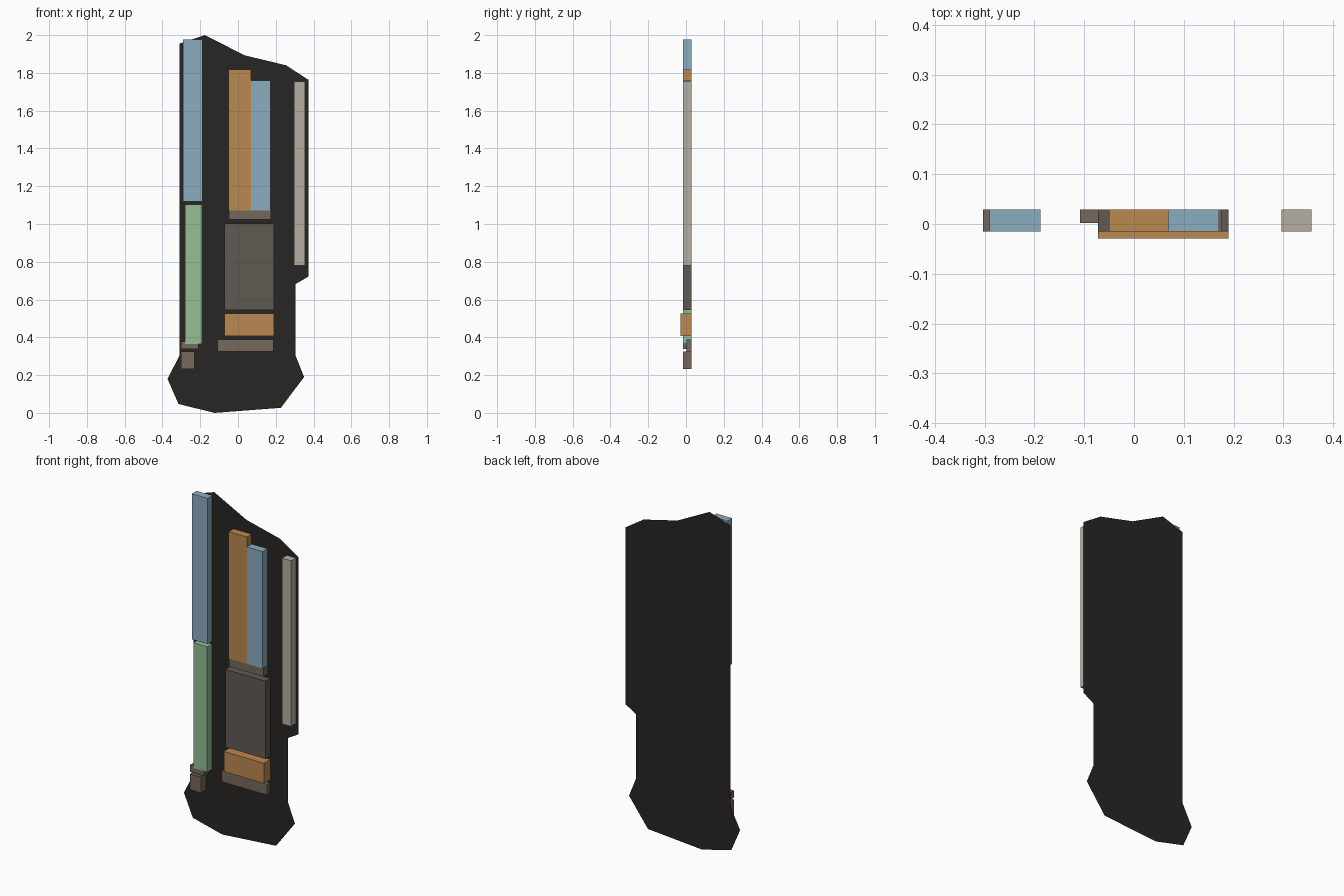
import bpy, bmesh

if "Cube" in bpy.data.objects:
    bpy.data.objects.remove(bpy.data.objects["Cube"])

BACK = 0.0295    # plane of the backing sheet
FRONT = -0.015   # usual front face of the raised blocks


def material(name, rgb):
    m = bpy.data.materials.new(name)
    m.diffuse_color = (*rgb, 1)
    m.use_nodes = True
    m.node_tree.nodes["Principled BSDF"].inputs["Base Color"].default_value = m.diffuse_color
    return m


dark = material("dark", (0.02, 0.019, 0.017))
blue = material("blue", (0.26, 0.42, 0.53))
orange = material("orange", (0.50, 0.25, 0.08))
green = material("green", (0.30, 0.52, 0.30))
brown = material("brown", (0.18, 0.14, 0.11))
umber = material("umber", (0.12, 0.10, 0.085))
stone = material("stone", (0.47, 0.43, 0.37))


def add_object(name, bm, mat):
    mesh = bpy.data.meshes.new(name)
    bm.to_mesh(mesh)
    bm.free()
    mesh.materials.append(mat)
    bpy.context.collection.objects.link(bpy.data.objects.new(name, mesh))


def block(name, x0, x1, z0, z1, mat, front=FRONT):
    """Box between two x and z limits, sitting against the backing sheet."""
    back = BACK - 0.0005
    bm = bmesh.new()
    bmesh.ops.create_cube(bm, size=1)
    bmesh.ops.scale(bm, vec=(x1 - x0, back - front, z1 - z0), verts=bm.verts)
    bmesh.ops.translate(bm, vec=((x0 + x1) / 2, (front + back) / 2, (z0 + z1) / 2), verts=bm.verts)
    add_object(name, bm, mat)


# Thin backing sheet with an irregular outline
outline = [(-0.31, 1.955), (-0.175, 2.0), (0.035, 1.893), (0.255, 1.84), (0.373, 1.763),
           (0.373, 0.722), (0.305, 0.682), (0.305, 0.303), (0.35, 0.19), (0.227, 0.027),
           (-0.124, 0.0), (-0.315, 0.047), (-0.373, 0.18), (-0.31, 0.303)]
bm = bmesh.new()
face = bm.faces.new([bm.verts.new((x, BACK, z)) for x, z in outline])
face.normal_update()
if face.normal.y > 0:
    face.normal_flip()
add_object("backing_sheet", bm, dark)

# Left column
block("left_upper_block", -0.29, -0.188, 1.12, 1.977, blue)
block("left_lower_block", -0.28, -0.19, 0.365, 1.103, green)
block("left_small_upper_block", -0.303, -0.21, 0.337, 0.378, brown)
block("left_small_lower_block", -0.303, -0.23, 0.233, 0.325, brown)

# Middle column
block("middle_tall_block", -0.05, 0.069, 1.072, 1.818, orange)
block("middle_short_block", 0.069, 0.171, 1.072, 1.76, blue)
block("middle_strip", -0.048, 0.176, 1.025, 1.072, brown)
block("middle_wide_block", -0.072, 0.19, 0.545, 1.002, umber)
block("middle_raised_block", -0.072, 0.19, 0.406, 0.525, orange, -0.0295)
block("middle_base_strip", -0.108, 0.188, 0.325, 0.388, brown, 0.002)

# Right column
block("right_block", 0.296, 0.356, 0.78, 1.755, stone)
